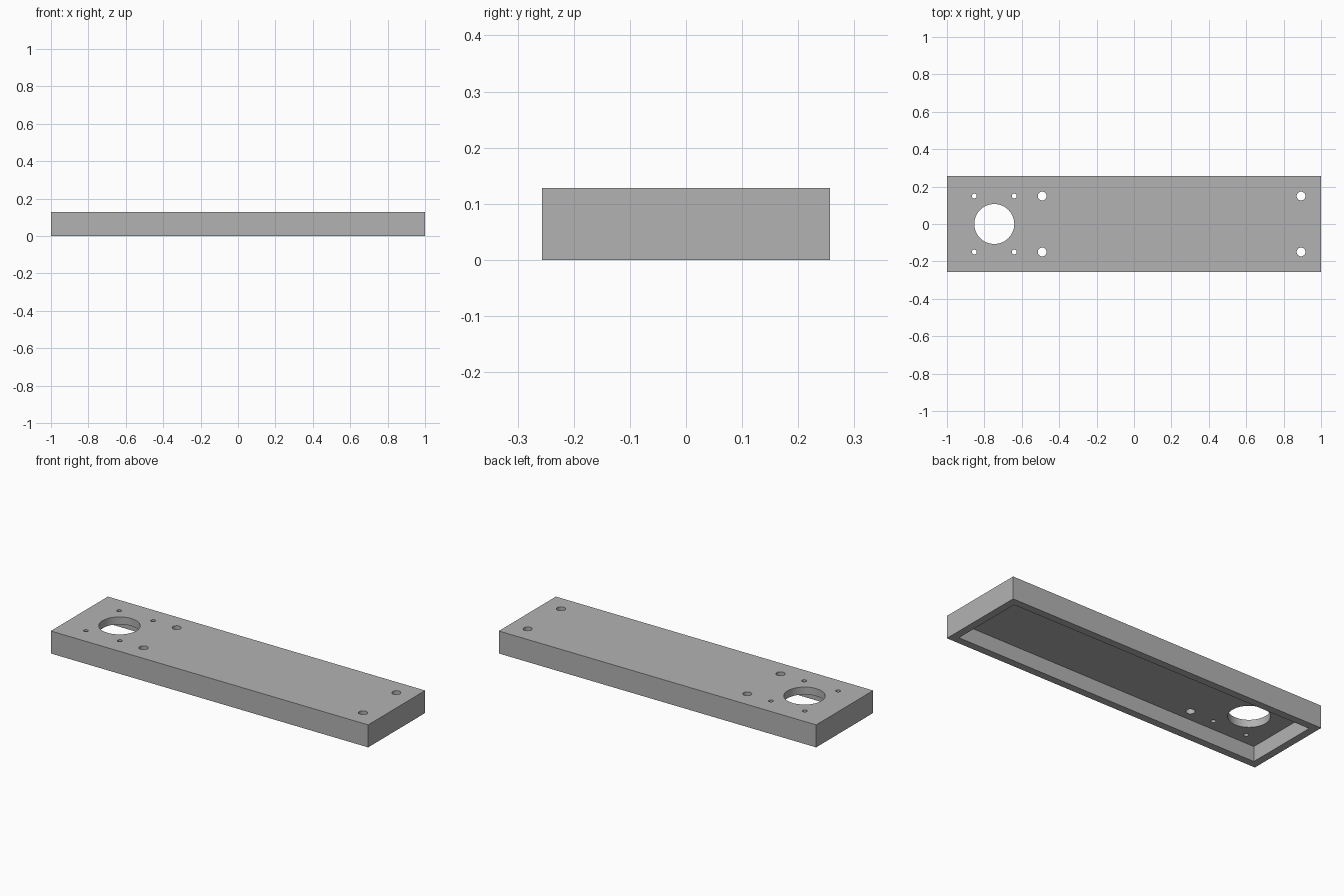
import bpy
import math

cube = bpy.data.objects.get("Cube")
if cube:
    bpy.data.objects.remove(cube, do_unlink=True)

MM = 2 / 234                       # plate is 234 x 60 x 15 units
LENGTH, WIDTH, HEIGHT = 2.0, 60 * MM, 15 * MM
WALL = 5 * MM

grey = bpy.data.materials.new("plain grey")
grey.use_nodes = True
grey.diffuse_color = (0.45, 0.45, 0.45, 1)
grey.node_tree.nodes["Principled BSDF"].inputs["Base Color"].default_value = grey.diffuse_color


def box(name, size, z_low):
    bpy.ops.mesh.primitive_cube_add(size=1, location=(0, 0, z_low + size[2] / 2))
    ob = bpy.context.object
    ob.name = name
    ob.scale = size
    bpy.ops.object.transform_apply(location=True, rotation=False, scale=True)
    return ob


def drill(name, x, y, diameter, sides):
    bpy.ops.mesh.primitive_cylinder_add(vertices=sides, radius=diameter / 2,
                                        depth=1, location=(x, y, 0))
    ob = bpy.context.object
    ob.name = name
    return ob


def cut(target, cutter):
    cutter.hide_render = True
    mod = target.modifiers.new(cutter.name, 'BOOLEAN')
    mod.operation = 'DIFFERENCE'
    mod.solver = 'EXACT'
    mod.object = cutter
    bpy.context.view_layer.objects.active = target
    bpy.ops.object.modifier_apply(modifier=mod.name)
    bpy.data.objects.remove(cutter, do_unlink=True)


# Cover: a block hollowed from below
cover = box("cover_plate", (LENGTH, WIDTH, HEIGHT), 0)
cut(cover, box("recess", (LENGTH - 2 * WALL, WIDTH - 2 * WALL, HEIGHT), -WALL))

# Large round opening with four small screw holes around it
opening_x, row_y = -0.747, 17.5 * MM
cut(cover, drill("opening", opening_x, 0, 25 * MM, 64))
for side in (-1, 1):
    y = side * row_y
    for dx in (-12.5 * MM, 12.5 * MM):
        cut(cover, drill("screw_hole", opening_x + dx, y, 3 * MM, 24))
    # Mounting holes
    for x in (-0.491, 0.893):
        cut(cover, drill("mounting_hole", x, y, 5.5 * MM, 32))

cover.data.materials.clear()
cover.data.materials.append(grey)
for face in cover.data.polygons:
    face.material_index = 0
bpy.ops.object.select_all(action='DESELECT')
cover.select_set(True)
bpy.context.view_layer.objects.active = cover
bpy.ops.object.shade_smooth_by_angle(angle=math.radians(30))
